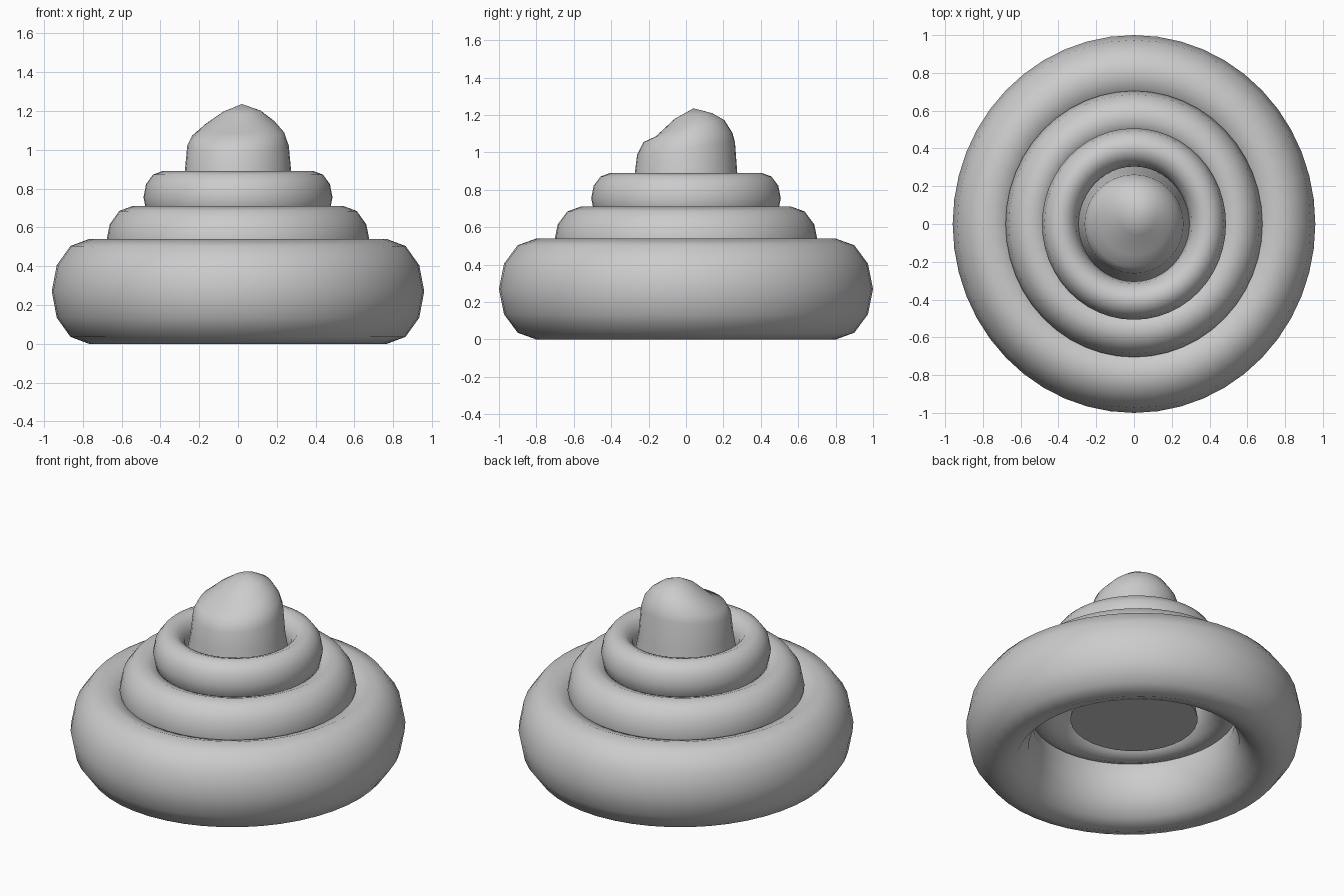
import bpy, bmesh
from math import cos, sin, pi, radians

if "Cube" in bpy.data.objects:
    bpy.data.objects.remove(bpy.data.objects["Cube"])

def coil(name, rx, ry, z, half_h):
    # Round ring squashed to the given outer radii and half height
    bpy.ops.mesh.primitive_torus_add(major_segments=48, minor_segments=12,
                                     major_radius=0.8, minor_radius=0.2)
    ob = bpy.context.object
    ob.name = name
    ob.scale = (rx, ry, half_h / 0.2)
    ob.location.z = z
    bpy.ops.object.transform_apply(location=True, rotation=False, scale=True)
    bpy.ops.object.shade_smooth()

# Stacked coils
coil("bottom_coil", 0.96, 1.0, 0.27, 0.27)
coil("middle_coil", 0.68, 0.705, 0.52, 0.19)
coil("upper_coil", 0.487, 0.507, 0.755, 0.135)

# Tapered tip with a lopsided dome: centre x, centre y, radius, z, x tilt, y tilt
rings = [(0, 0, 0.37, 0.30, 0, 0), (0, 0, 0.275, 0.88, 0, 0),
         (0, 0, 0.262, 1.02, 0, 0.035), (0, 0.01, 0.238, 1.08, 0.01, 0.025),
         (0.005, 0.02, 0.185, 1.128, 0.012, 0.045),
         (0.02, 0.04, 0.10, 1.195, 0.003, 0.015)]
N = 32
bm = bmesh.new()
loops = [[bm.verts.new((cx + r * cos(2 * pi * i / N), cy + r * sin(2 * pi * i / N),
                        z + tx * cos(2 * pi * i / N) + ty * sin(2 * pi * i / N)))
          for i in range(N)] for cx, cy, r, z, tx, ty in rings]
for a, b in zip(loops, loops[1:]):
    for i in range(N):
        j = (i + 1) % N
        bm.faces.new((a[i], a[j], b[j], b[i]))
bm.faces.new(loops[0][::-1])
peak = bm.verts.new((0.02, 0.04, 1.236))
for i in range(N):
    bm.faces.new((loops[-1][i], loops[-1][(i + 1) % N], peak))
me = bpy.data.meshes.new("tip")
bm.to_mesh(me)
bm.free()
tip = bpy.data.objects.new("tip", me)
bpy.context.collection.objects.link(tip)
bpy.ops.object.select_all(action='DESELECT')
tip.select_set(True)
bpy.context.view_layer.objects.active = tip
bpy.ops.object.shade_smooth_by_angle(angle=radians(50))
